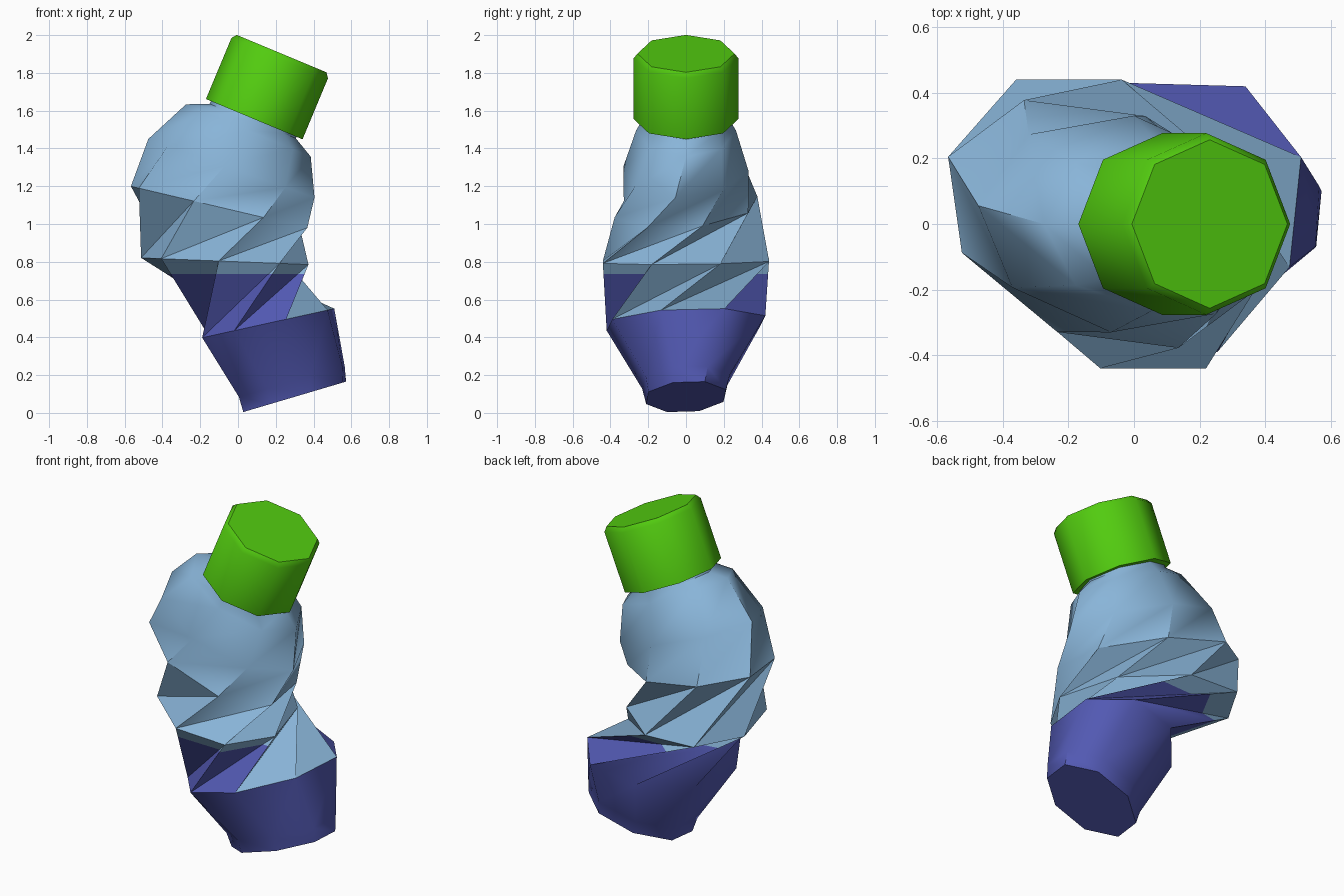
import bpy, bmesh, math
from mathutils import Vector

if "Cube" in bpy.data.objects:
    bpy.data.objects.remove(bpy.data.objects["Cube"])

SIDES = 8
ROOT2 = math.sqrt(2)


def material(name, rgb):
    m = bpy.data.materials.new(name)
    m.diffuse_color = (*rgb, 1)
    m.use_nodes = True
    m.node_tree.nodes["Principled BSDF"].inputs["Base Color"].default_value = m.diffuse_color
    return m


glass = material("pale blue glass", (0.25, 0.46, 0.69))
liquid = material("deep blue liquid", (0.085, 0.10, 0.45))
green = material("green cap", (0.085, 0.60, 0.005))


def ring(bm, cx, cz, slope, v0, v1):
    """Tilted, sheared octagon from its centre and two neighbouring corners."""
    a, b = Vector(v0), Vector(v1)
    out = []
    for _ in range(SIDES):
        out.append(bm.verts.new((cx + a.x, a.y, cz + slope * a.x)))
        a, b = b, ROOT2 * b - a
    return out


def finish(bm, name, mats):
    bmesh.ops.recalc_face_normals(bm, faces=bm.faces[:])
    for f in bm.faces:
        f.smooth = True
    me = bpy.data.meshes.new(name)
    bm.to_mesh(me)
    bm.free()
    me.set_sharp_from_angle(angle=math.radians(50))
    for m in mats:
        me.materials.append(m)
    ob = bpy.data.objects.new(name, me)
    bpy.context.collection.objects.link(ob)
    return ob


# Bottle body: twisted, bent loft (centre x, z, slope, two corners from centre)
profile = [
    (0.30, 0.085, 0.296, (-0.272, -0.10), (-0.129, -0.211)),
    (0.285, 0.165, 0.29, (-0.28, -0.115), (-0.128, -0.232)),
    (0.16, 0.475, 0.22, (-0.18, -0.42), (0.095, -0.39)),
    (-0.07, 0.803, -0.04, (0.29, -0.44), (0.443, -0.182)),
    (-0.10, 1.09, -0.235, (0.467, -0.205), (0.425, 0.088)),
    (-0.035, 1.295, -0.352, (0.44, -0.056), (0.336, 0.194)),
    (0.055, 1.495, -0.42, (0.33, 0), (0.233, 0.187)),
    (0.078, 1.545, -0.40, (0.228, 0), (0.161, 0.166)),
    (0.098, 1.59, -0.40, (0.228, 0), (0.161, 0.166)),
]
bm = bmesh.new()
rings = [ring(bm, *p) for p in profile]
bm.faces.new(rings[0]).material_index = 1
bm.faces.new(rings[-1])
cut_faces = []
for k, (lo, hi) in enumerate(zip(rings, rings[1:])):
    for i in range(SIDES):
        j = (i + 1) % SIDES
        # creased diagonal of each twisted panel; the lowest panels bulge outward
        if k < 2:
            tris = [(lo[i], lo[j], hi[i]), (lo[j], hi[j], hi[i])]
        else:
            tris = [(lo[i], lo[j], hi[j]), (lo[i], hi[j], hi[i])]
        faces = [bm.faces.new(t) for t in tris]
        for f in faces:
            f.material_index = 1 if k < 2 else 0
        # liquid band, except the two clear panels on the +x side
        if k == 2 and i not in (1, 2):
            cut_faces += faces
# liquid level
for f in cut_faces:
    f.material_index = 1
geom = cut_faces + list({e for f in cut_faces for e in f.edges}) + list({v for f in cut_faces for v in f.verts})
bmesh.ops.bisect_plane(bm, geom=geom, plane_co=(0, 0, 0.735), plane_no=(0, 0, 1))
for f in bm.faces:
    if f.material_index == 1 and f.calc_center_median().z > 0.735:
        f.material_index = 0
finish(bm, "bottle_body", [glass, liquid])

# Cap: tilted octagonal prism with a chamfered top rim
axis = Vector((0.385, 0, 0.923)).normalized()
slope = -axis.x / axis.z
bm = bmesh.new()
cap = []
for h, r in ((0.0, 0.25), (0.0, 0.277), (0.35, 0.277), (0.376, 0.257)):
    c = Vector((0.086, 0, 1.555)) + axis * h
    rx, d = r * axis.z, math.sqrt(0.5)
    cap.append(ring(bm, c.x, c.z, slope, (rx, 0), (rx * d, r * d)))
for lo, hi in zip(cap, cap[1:]):
    for i in range(SIDES):
        j = (i + 1) % SIDES
        bm.faces.new((lo[i], lo[j], hi[j], hi[i]))
bm.faces.new(cap[0])
bm.faces.new(cap[-1])
finish(bm, "bottle_cap", [green])
